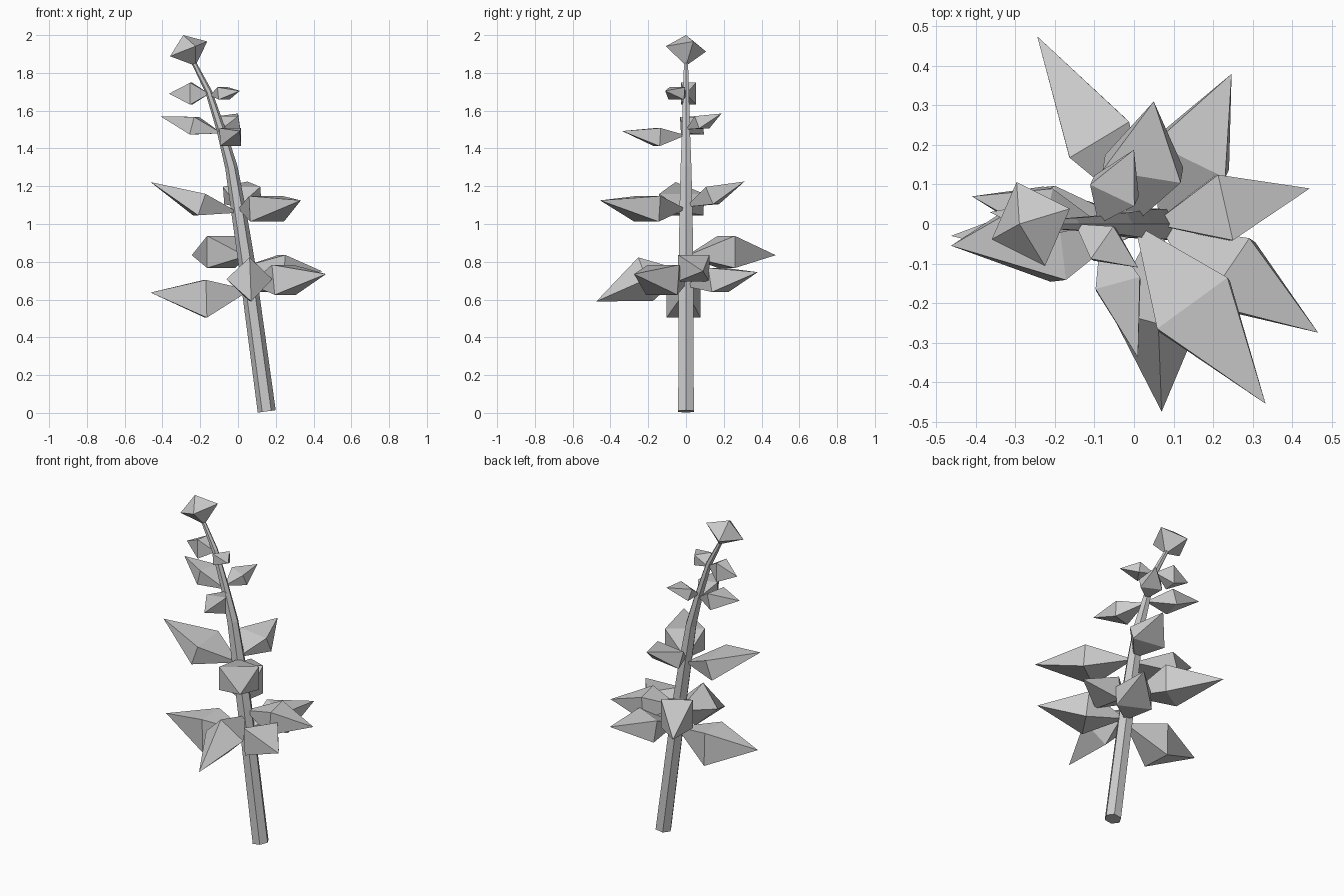
import bpy, bmesh, math
from mathutils import Vector

if "Cube" in bpy.data.objects:
    bpy.data.objects.remove(bpy.data.objects["Cube"])

# stem centre line: x, z, radius
PATH = [(0.152, 0.008, 0.048), (0.045, 0.80, 0.044), (0.005, 1.06, 0.04),
        (-0.035, 1.30, 0.033), (-0.09, 1.50, 0.024),
        (-0.155, 1.70, 0.018), (-0.237, 1.86, 0.012)]


def stem_point(z):
    for (xa, za, _), (xb, zb, _) in zip(PATH, PATH[1:]):
        if z <= zb:
            return Vector((xa + (xb - xa) * (z - za) / (zb - za), 0, z))


def finish(name, bm):
    bmesh.ops.recalc_face_normals(bm, faces=bm.faces)
    me = bpy.data.meshes.new(name)
    bm.to_mesh(me)
    bm.free()
    bpy.context.collection.objects.link(bpy.data.objects.new(name, me))


def leaf(name, z, x, y, tip_z, hw, hh, lift=0, roll=0, frac=0.45):
    """Four-sided double pyramid growing from the stem at height z to its tip."""
    base, tip = stem_point(z), Vector((x, y, tip_z))
    axis = (tip - base).normalized()
    side = axis.cross(Vector((0, 0, 1))).normalized()
    up = side.cross(axis)
    centre = base.lerp(tip, frac) + Vector((0, 0, lift))
    bm = bmesh.new()
    ends = [bm.verts.new(base), bm.verts.new(tip)]
    ring = []
    for k in range(4):
        a = math.radians(45 + 90 * k + roll)
        ring.append(bm.verts.new(centre + math.sqrt(2) * (side * hw * math.cos(a) + up * hh * math.sin(a))))
    for k in range(4):
        for e in ends:
            bm.faces.new((e, ring[k], ring[(k + 1) % 4]))
    finish(name, bm)


# stem: tapering six-sided tube
bm = bmesh.new()
rings = []
for i, (x, z, r) in enumerate(PATH):
    a, b = PATH[max(i - 1, 0)], PATH[min(i + 1, len(PATH) - 1)]
    d = Vector((b[0] - a[0], 0, b[1] - a[1])).normalized()
    across = Vector((d.z, 0, -d.x))
    rings.append([bm.verts.new(Vector((x, 0, z)) + across * r * math.cos(k * math.pi / 3)
                               + Vector((0, r * math.sin(k * math.pi / 3), 0))) for k in range(6)])
for lo, hi in zip(rings, rings[1:]):
    for k in range(6):
        bm.faces.new((lo[k], lo[(k + 1) % 6], hi[(k + 1) % 6], hi[k]))
bm.faces.new(rings[0])
bm.faces.new(rings[-1])
finish("stem", bm)

# leaves: height on stem, tip x y z, half width, half height, lift
lower = [(0.65, -0.463, -0.03, 0.637, 0.09, 0.1, -0.04),
         (0.75, 0.07, -0.475, 0.59, 0.086, 0.086, 0.03, 45),
         (0.68, 0.466, -0.275, 0.735, 0.1, 0.08),
         (0.67, 0.247, 0.38, 0.745, 0.1, 0.065),
         (0.78, 0.445, 0.09, 0.75, 0.085, 0.07),
         (0.83, -0.245, 0.475, 0.835, 0.088, 0.085, 0.02)]
middle = [(1.08, 0.333, -0.455, 1.125, 0.11, 0.068, -0.02),
          (1.09, 0.05, 0.31, 1.225, 0.1, 0.05),
          (1.06, -0.463, -0.055, 1.222, 0.12, 0.06, -0.03)]
upper = [(1.48, -0.41, 0.07, 1.57, 0.062, 0.048),
         (1.47, 0.01, -0.338, 1.492, 0.058, 0.048, -0.02),
         (1.50, 0, 0.188, 1.585, 0.062, 0.035),
         (1.69, -0.365, 0.03, 1.69, 0.04, 0.058),
         (1.68, 0.01, -0.11, 1.705, 0.05, 0.033)]
for tier, rows in (("lower", lower), ("middle", middle), ("upper", upper)):
    for n, row in enumerate(rows):
        leaf(f"{tier}_leaf_{n + 1}", *row)

# bud at the top of the stem
leaf("bud", 1.838, -0.29, 0, 2.0, 0.08, 0.08, 0, 25, 0.55)
